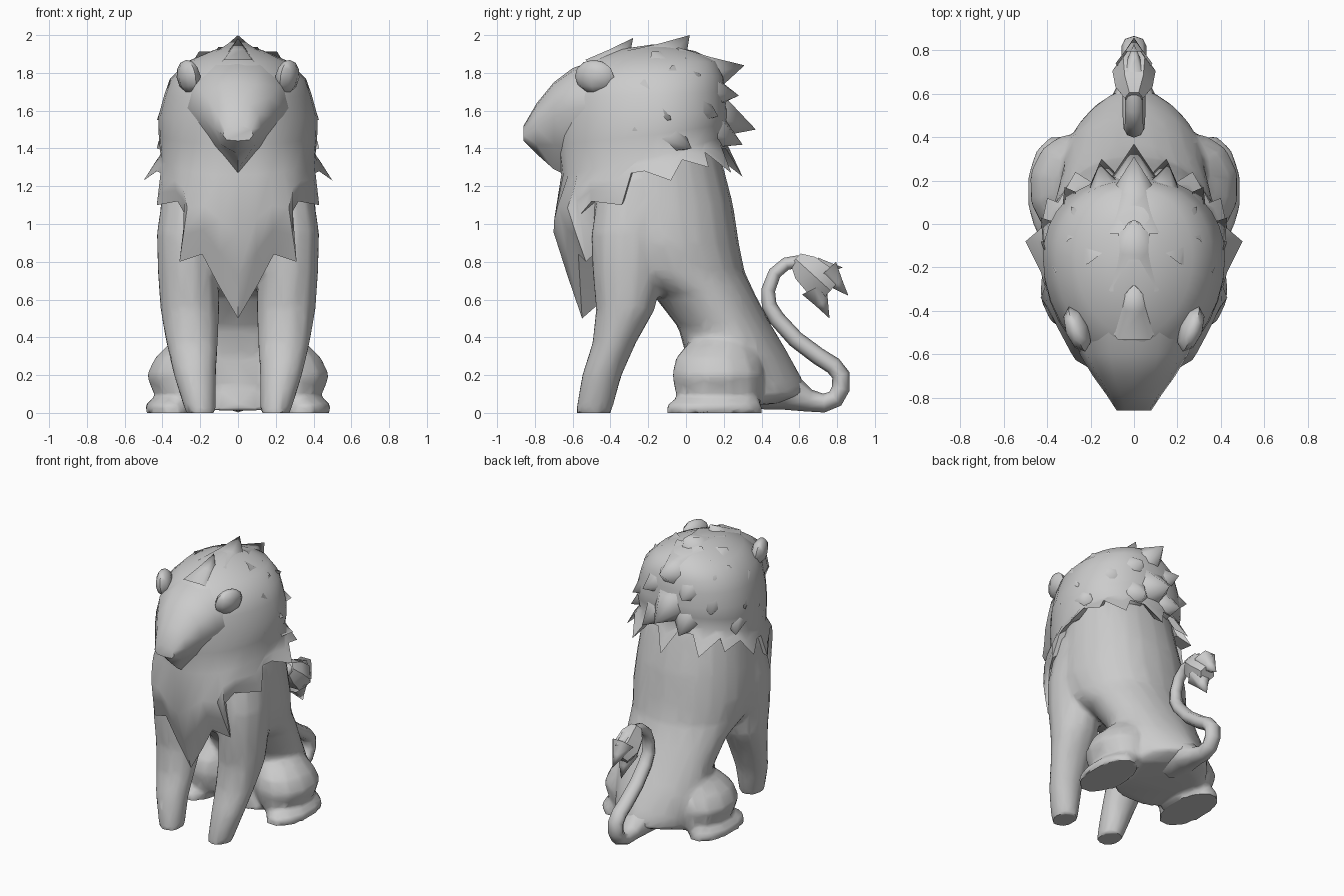
import bpy, bmesh
from math import sin, cos, pi, radians
from mathutils import Vector, Matrix

if "Cube" in bpy.data.objects:
    bpy.data.objects.remove(bpy.data.objects["Cube"])


def finish(name, bm, angle=45):
    bmesh.ops.recalc_face_normals(bm, faces=bm.faces)
    me = bpy.data.meshes.new(name)
    bm.to_mesh(me)
    bm.free()
    ob = bpy.data.objects.new(name, me)
    bpy.context.collection.objects.link(ob)
    bpy.ops.object.select_all(action='DESELECT')
    ob.select_set(True)
    bpy.context.view_layer.objects.active = ob
    bpy.ops.object.shade_smooth_by_angle(angle=radians(angle))
    return ob


def loft(name, rings, caps=(True, True), angle=45):
    bm = bmesh.new()
    vs = [[bm.verts.new(p) for p in r] for r in rings]
    for a, b in zip(vs, vs[1:]):
        for i in range(len(a)):
            j = (i + 1) % len(a)
            bm.faces.new((a[i], a[j], b[j], b[i]))
    for cap, ring in zip(caps, (vs[0], vs[-1])):
        if cap:
            bm.faces.new(ring)
    return finish(name, bm, angle)


def oval(x, y, z, rx, ry, n=12):
    return [Vector((x + rx * cos(2 * pi * (i + .5) / n), y + ry * sin(2 * pi * (i + .5) / n), z)) for i in range(n)]


def egg(yf, ym, yb, hw, e, zf, zb, n=32, eb=.85):
    """Symmetric ring, front point first; e / eb sharpen the front / back."""
    pts = []
    for i in range(n):
        t = 2 * pi * i / n
        s, c = sin(t), cos(t)
        x = hw * abs(s) ** (e if c > 0 else eb) * (1 if s > 0 else -1)
        y = ym + (yf - ym) * c if c > 0 else ym - (yb - ym) * c
        pts.append(Vector((x, y, zf + (zb - zf) * (1 - c) / 2)))
    return pts


def spikes(name, items, angle=60):
    """Locks of hair, concave towards the tip: (base centre, tip, radius)."""
    bm = bmesh.new()
    for base, tip, r in items:
        b, d = Vector(base), Vector(tip) - Vector(base)
        rot = d.to_track_quat('Z', 'Y')
        rings = []
        for f, k in ((0, 1), (.5, .47)):
            rings.append([bm.verts.new(b + d * f + rot @ Vector((r * k * cos(i * pi / 3), r * k * sin(i * pi / 3), 0)))
                          for i in range(6)])
        top = bm.verts.new(tip)
        for i in range(6):
            j = (i + 1) % 6
            bm.faces.new((rings[0][i], rings[0][j], rings[1][j], rings[1][i]))
            bm.faces.new((rings[1][i], rings[1][j], top))
    return finish(name, bm, angle)


# Torso, from neck down to the rump: z front, z back, y front, y back, half width, back sharpness
body = [(1.45, 1.45, -.48, .16, .37, .9), (1.1, 1.1, -.54, .25, .41, .85), (.9, .9, -.53, .28, .425, .85),
        (.75, .75, -.45, .31, .40, .9), (.62, .62, -.17, .37, .36, 1), (.45, .45, -.04, .46, .335, 1.15),
        (.3, .3, 0, .55, .33, 1.3), (.14, .17, .0, .62, .31, 1.4), (.06, .1, -.02, .64, .30, 1.4),
        (.01, .05, -.03, .5, .3, 1.2)]
parts = [loft("body", [egg(f, f + (b - f) * .5, b, w, .85, zf, zb, 24, eb) for zf, zb, f, b, w, eb in body])]

# Limbs, one of each per side: (z, x, y, radius x, radius y)
front_leg = [(0, .197, -.49, .082, .096), (.2, .228, -.445, .114, .107), (.37, .243, -.38, .14, .118),
             (.55, .255, -.32, .16, .16), (.75, .265, -.31, .164, .19), (.95, .268, -.30, .166, .205),
             (1.25, .24, -.26, .15, .2)]
haunch = [(.05, .27, .18, .14, .22), (.12, .28, .17, .18, .235), (.2, .28, .17, .21, .25),
          (.29, .265, .165, .18, .225), (.36, .22, .18, .155, .18), (.42, .18, .22, .12, .13)]
hind_foot = [(0, .35, .15, .145, .265), (.045, .355, .15, .14, .255), (.1, .32, .18, .1, .2)]
for s, side in ((1, "right"), (-1, "left")):
    for part, prof in (("front_leg", front_leg), ("haunch", haunch), ("hind_foot", hind_foot)):
        parts.append(loft(f"{part}_{side}", [oval(s * x, y, z, rx, ry) for z, x, y, rx, ry in prof]))

    # Ear, a flattened cup with its pointed end forward
    bm = bmesh.new()
    bmesh.ops.create_uvsphere(bm, u_segments=8, v_segments=6, radius=1)
    m = (Matrix.Translation((s * .262, -.485, 1.78)) @ Matrix.Rotation(s * -.35, 4, 'Z')
         @ Matrix.Rotation(s * .15, 4, 'Y') @ Matrix.Diagonal((.055, .11, .09, 1)))
    bmesh.ops.transform(bm, matrix=m, verts=bm.verts)
    finish(f"ear_{side}", bm, 50)

# Fuse torso and limbs into one softly blended skin
bpy.ops.object.select_all(action='DESELECT')
for ob in parts:
    ob.select_set(True)
bpy.context.view_layer.objects.active = parts[0]
bpy.ops.object.join()
skin = parts[0]
skin.modifiers.clear()
fuse = skin.modifiers.new("fuse", 'REMESH')
fuse.mode, fuse.voxel_size = 'VOXEL', .016
soften = skin.modifiers.new("soften", 'SMOOTH')
soften.factor, soften.iterations = .5, 10
simplify = skin.modifiers.new("simplify", 'DECIMATE')
simplify.ratio = .08
for mod in ("fuse", "soften", "simplify"):
    bpy.ops.object.modifier_apply(modifier=mod)
for v in skin.data.vertices:  # flatten the soles onto the ground
    if v.co.z < .012:
        v.co.z = 0
bpy.ops.object.shade_smooth_by_angle(angle=radians(50))

# Mane in one shell: a jagged hem rising over the chest to the crown
hem = [(0, -.55, .5), (.10, -.56, .67), (.19, -.57, .84), (.31, -.53, .8), (.28, -.56, 1.05),
       (.32, -.50, 1.12), (.43, -.34, 1.1), (.41, -.29, 1.27), (.43, -.22, 1.28), (.5, -.08, 1.23),
       (.43, -.02, 1.34), (.4, .12, 1.3), (.35, .1, 1.38), (.27, .24, 1.27), (.19, .19, 1.4),
       (.08, .21, 1.4), (0, .3, 1.25)]
hem_ring = [Vector(p) for p in hem] + [Vector((-x, y, z)) for x, y, z in hem[-2:0:-1]]
inner = [Vector((v.x * .8, -.15 + (v.y + .15) * .8, v.z + .07)) for v in hem_ring]
crown = [egg(-.66, -.15, .2, .41, .9, 1.26, 1.46), egg(-.68, -.15, .22, .42, 1, 1.42, 1.53),
         egg(-.69, -.15, .22, .42, 1.15, 1.55, 1.6), egg(-.69, -.15, .21, .39, 1.2, 1.67, 1.7),
         egg(-.66, -.15, .2, .36, 1.2, 1.76, 1.78), egg(-.52, -.15, .16, .27, 1.1, 1.86, 1.86),
         egg(-.35, -.15, .05, .13, 1, 1.925, 1.915), egg(-.18, -.15, -.12, .03, 1, 1.95, 1.95)]
chest = []
for f, push in ((.3, .045), (.6, .085)):
    chest.append([h.lerp(r, f) - Vector((0, push * max(0, cos(2 * pi * i / 32)), 0))
                  for i, (h, r) in enumerate(zip(hem_ring, crown[0]))])
loft("mane", [inner, hem_ring] + chest + crown, (False, True))

# Face: wedge sections from brow to nose, keel-shaped below (y, then x and z of a half outline)
face = [(-.45, ((0, 1.2), (.18, 1.38), (.29, 1.62), (.25, 1.77), (.12, 1.86), (0, 1.88))),
        (-.6, ((0, 1.24), (.13, 1.4), (.25, 1.61), (.22, 1.73), (.11, 1.81), (0, 1.825))),
        (-.7, ((0, 1.29), (.11, 1.42), (.19, 1.57), (.165, 1.67), (.09, 1.74), (0, 1.75))),
        (-.79, ((0, 1.37), (.09, 1.42), (.125, 1.51), (.11, 1.58), (.06, 1.63), (0, 1.64))),
        (-.86, ((0, 1.44), (.06, 1.445), (.08, 1.47), (.07, 1.5), (.04, 1.515), (0, 1.52)))]
loft("face", [[Vector((x, y, z)) for x, z in h] + [Vector((-x, y, z)) for x, z in h[-2:0:-1]] for y, h in face])

# Raised locks down the crown and the back of the mane
locks = [((0, -.43, 1.79), (0, -.28, 1.985), .15), ((0, -.17, 1.79), (0, .02, 2.0), .22),
         ((0, 0, 1.76), (0, .31, 1.84), .21), ((0, .03, 1.61), (0, .37, 1.5), .24)]
for s in (1, -1):
    locks += [((s * .15, -.1, 1.75), (s * .29, .08, 1.79), .19), ((s * .1, 0, 1.71), (s * .16, .28, 1.68), .2),
              ((s * .18, -.07, 1.66), (s * .32, .17, 1.57), .22), ((s * .1, .03, 1.54), (s * .15, .3, 1.42), .2),
              ((s * .27, -.17, 1.5), (s * .43, .03, 1.4), .18), ((s * .27, -.2, 1.65), (s * .43, -.08, 1.55), .15)]
spikes("mane_locks", locks)

# Tail, a tube swept in the centre plane: (y, z, radius)
path = [(.42, .16, .15), (.55, .11, .1), (.65, .065, .06), (.73, .052, .05), (.79, .075, .048), (.82, .13, .048),
        (.82, .2, .048), (.78, .25, .047), (.7, .3, .046), (.58, .39, .045), (.48, .5, .043), (.44, .57, .04),
        (.435, .65, .037), (.47, .74, .035), (.53, .79, .034), (.6, .8, .035)]
rings = []
for i, (y, z, r) in enumerate(path):
    a, b = path[max(i - 1, 0)], path[min(i + 1, len(path) - 1)]
    side = Vector((0, -(b[1] - a[1]), b[0] - a[0])).normalized()
    rings.append([Vector((r * 1.2 * cos(k * pi / 4), y, z)) + side * r * sin(k * pi / 4) for k in range(8)])
loft("tail", rings, angle=60)

# Tail tuft: a faceted bulb ending in pointed locks
axis, across = Vector((0, .74, -.67)), Vector((0, .67, .74))
rings = []
for d, r in ((0, .045), (.07, .09), (.17, .105), (.25, .06)):
    c = Vector((0, .58, .815)) + axis * d
    rings.append([c + Vector((.95 * r * cos(k * pi / 3), 0, 0)) + across * r * sin(k * pi / 3) for k in range(6)])
loft("tail_tuft", rings)
spikes("tail_tuft_locks", [((0, .74, .75), (0, .86, .62), .085), ((0, .68, .66), (0, .76, .5), .085),
                           ((0, .7, .77), (0, .83, .77), .06)])
